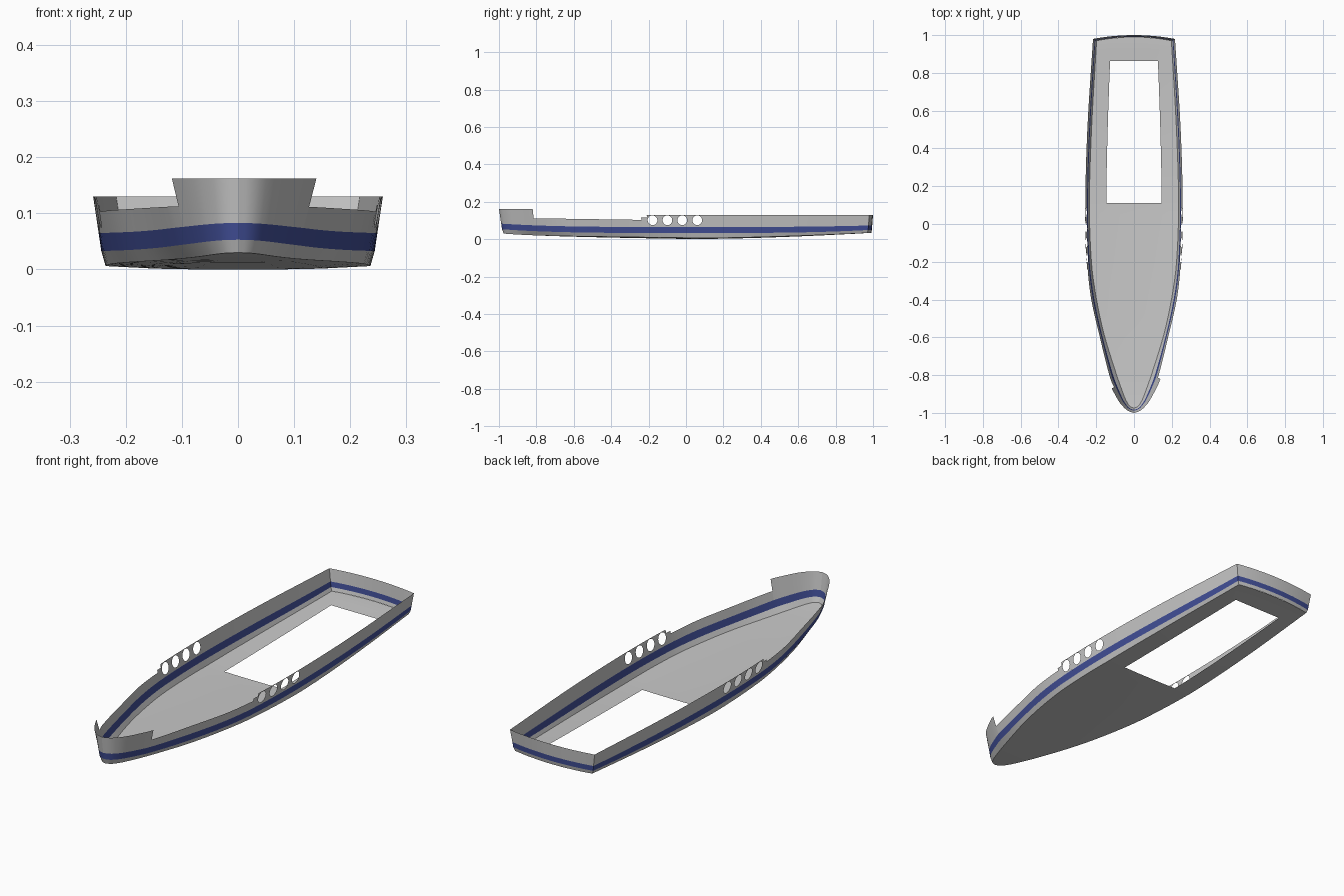
import bpy
import math

if "Cube" in bpy.data.objects:
    bpy.data.objects.remove(bpy.data.objects["Cube"], do_unlink=True)


def material(name, rgb):
    mat = bpy.data.materials.new(name)
    mat.use_nodes = True
    mat.diffuse_color = (*rgb, 1)
    mat.node_tree.nodes["Principled BSDF"].inputs["Base Color"].default_value = (*rgb, 1)
    return mat


GREY = material("light grey", (0.58, 0.58, 0.58))
BLUE = material("navy blue", (0.055, 0.08, 0.32))

# Plan outline: y, half width at the rail, half width at the chine
OUTLINE = [(-1, 0, 0), (-.993, .025, .018), (-.975, .05, .033), (-.94, .08, .05),
           (-.87, .118, .075), (-.82, .14, .092), (-.6, .188, .158), (-.4, .232, .2),
           (-.21, .252, .225), (.1, .258, .236), (.5, .247, .225), (.98, .217, .198)]
HOLE_FRONT, HOLE_BACK = .111, .864
BULGE = .02


def lerp(a, b, t):
    return a + (b - a) * t


def half_width(y, col):
    """Smooth interpolation of the plan outline."""
    pts = [(p[0], p[col]) for p in OUTLINE]
    i = max(k for k in range(len(pts) - 1) if pts[k][0] <= y + 1e-9)

    def slope(k):
        a, b = pts[max(k - 1, 0)], pts[min(k + 1, len(pts) - 1)]
        return (b[1] - a[1]) / (b[0] - a[0])

    (y0, w0), (y1, w1) = pts[i], pts[i + 1]
    d = y1 - y0
    t = (y - y0) / d
    return ((2*t**3 - 3*t*t + 1) * w0 + (t**3 - 2*t*t + t) * d * slope(i)
            + (3*t*t - 2*t**3) * w1 + (t**3 - t*t) * d * slope(i + 1))


def ends(y):
    """How far towards the bow and towards the stern, from 0 to 1."""
    return max(0, .1 - y) / 1.1, max(0, y - .1) / .88


def chine(y):
    u, v = ends(y)
    return .006 + .014 * u + .01 * u**8 + .027 * v**1.5


def stripe_low(y):
    u, v = ends(y)
    return .033 + .02 * u**4 + .016 * v**3


def stripe_high(y):
    u, v = ends(y)
    return .065 + .018 * u**4 + .008 * v**3


def bottom_y(y):
    return y * (.975 if y < 0 else .99)


def wall(y, z, side):
    """Point on the flared hull side at station y and height z."""
    top = .13 + .033 * min(1, max(0, (-.4 - y) / .42))
    low, base = stripe_low(y), chine(y)
    if z < low:
        f = .35 * (z - base) / (low - base)
    else:
        f = .35 + .65 * (z - low) / (top - low)
    x = lerp(half_width(y, 2), half_width(y, 1), f)
    return (side * x, lerp(bottom_y(y), y, f), z)


def make(name, verts, faces, mat):
    mesh = bpy.data.meshes.new(name)
    mesh.from_pydata(verts, [], faces)
    mesh.materials.append(mat)
    obj = bpy.data.objects.new(name, mesh)
    bpy.context.collection.objects.link(obj)
    bpy.ops.object.select_all(action='DESELECT')
    obj.select_set(True)
    bpy.context.view_layer.objects.active = obj
    bpy.ops.object.shade_smooth_by_angle(angle=math.radians(30))
    return obj


def sheet(name, rows, mat, flip=False, skip=None):
    """Grid surface through equal rows of points."""
    n = len(rows[0])
    faces = []
    for r in range(len(rows) - 1):
        for c in range(n - 1):
            if skip and skip(r, c):
                continue
            f = [r*n + c, r*n + c + 1, (r+1)*n + c + 1, (r+1)*n + c]
            faces.append(f[::-1] if flip else f)
    return make(name, [p for row in rows for p in row], faces, mat)


# Stations along the hull
stations = {HOLE_FRONT / .99, HOLE_BACK / .99, -.24}
for a, b in zip(OUTLINE, OUTLINE[1:]):
    count = max(2, round((b[0] - a[0]) / .05))
    stations |= {round(lerp(a[0], b[0], k / count), 5) for k in range(count + 1)}
stations = sorted(stations)


def strake(name, side, y0, y1, low, high, mat):
    ys = [y for y in stations if y0 - 1e-6 <= y <= y1 + 1e-6]
    rows = [[wall(y, h(y), side) for y in ys] for h in (low, high)]
    return sheet(name, rows, mat, flip=side < 0)


def level(z):
    return lambda y: z


# Portholed bulwark: each cell is a ring between a circle and its rectangle
def porthole_panel(name, side):
    verts, faces, n = [], [], 32
    cells = [(-.21, -.14, -.18), (-.14, -.06, -.1), (-.06, .02, -.02), (.02, .1, .06)]
    for y0, y1, cy in cells:
        base = len(verts)
        for k in range(n):
            a = 2 * math.pi * k / n
            c, s = math.cos(a), math.sin(a)
            verts.append(wall(cy + .026 * c, .101 + .026 * s, side))
            m = max(abs(c), abs(s))
            y = lerp(y0, y1, (c / m + 1) / 2)
            verts.append(wall(y, lerp(stripe_high(y), .13, (s / m + 1) / 2), side))
        for k in range(n):
            i, j = base + 2 * k, base + 2 * ((k + 1) % n)
            f = [i, i + 1, j + 1, j]
            faces.append(f if side > 0 else f[::-1])
    make(name, verts, faces, GREY)


# Hull sides
for side, label, bow_end in ((1, "left", -.82), (-1, "right", -.87)):
    strake(label + "_lower_strake", side, -1, .98, chine, stripe_low, GREY)
    strake(label + "_stripe", side, -1, .98, stripe_low, stripe_high, BLUE)
    strake(label + "_bow_bulwark", side, -1, bow_end, stripe_high, level(.162), GREY)
    strake(label + "_fore_bulwark", side, bow_end, -.24, stripe_high,
           lambda y: lerp(.103, .112, (-.24 - y) / .6), GREY)
    strake(label + "_bulwark_step", side, -.24, -.21, stripe_high, level(.115), GREY)
    porthole_panel(label + "_porthole_panel", side)
    strake(label + "_aft_bulwark", side, .1, .98, stripe_high, level(.13), GREY)

# Curved transom
STERN = OUTLINE[-1][0]
ACROSS = [k / 6 - 1 for k in range(13)]


def transom(name, low, high, mat):
    rows = []
    for z in (low, high):
        x, y, _ = wall(STERN, z, 1)
        rows.append([(x * f, y + BULGE * (1 - f * f), z) for f in ACROSS])
    sheet(name, rows, mat, flip=True)


transom("transom_lower", chine(STERN), stripe_low(STERN), GREY)
transom("transom_stripe", stripe_low(STERN), stripe_high(STERN), BLUE)
transom("transom_bulwark", stripe_high(STERN), .13, GREY)

# Hull bottom with a tapered well opening
SPLITS = (-1, -.8, -.62, -.3, 0, .3, .62, .8, 1)
rows = []
for y in stations:
    w = half_width(y, 2)
    drop = .006 * max(0, 1 - ((y - .1) / .9) ** 2)
    rows.append([(f * w, bottom_y(y), chine(y) - drop * min(1, 2 * (1 - abs(f))))
                 for f in SPLITS])
rows.append([(x, y + BULGE * (1 - f * f), z) for f, (x, y, z) in zip(SPLITS, rows[-1])])


def in_well(r, c):
    if r >= len(stations) - 1:
        return False
    mid = bottom_y((stations[r] + stations[r + 1]) / 2)
    return HOLE_FRONT < mid < HOLE_BACK and 2 <= c <= 5


sheet("hull_bottom", rows, GREY, flip=True, skip=in_well)
